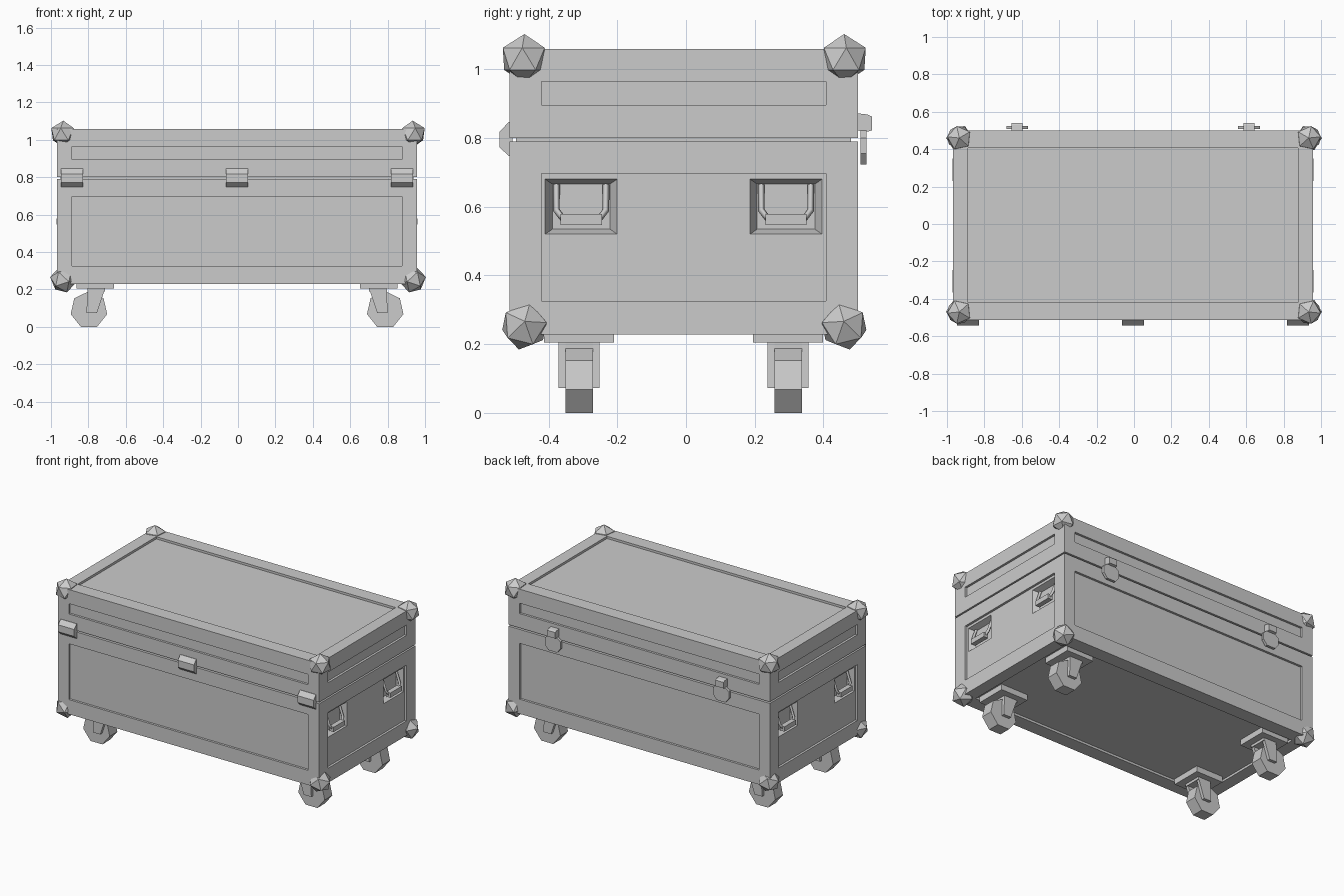
import bpy, bmesh, math
from mathutils import Euler, Vector

if "Cube" in bpy.data.objects:
    bpy.data.objects.remove(bpy.data.objects["Cube"])

CX, CY = -0.005, -0.007      # body centre
HX, HY = 0.963, 0.507        # body half sizes
Z0, Z1, Z2, Z3 = 0.228, 0.79, 0.80, 1.058   # base bottom/top, lid bottom/top
D = 0.015                    # panel recess depth


def finish(name, bm):
    bmesh.ops.recalc_face_normals(bm, faces=bm.faces)
    me = bpy.data.meshes.new(name)
    bm.to_mesh(me)
    bm.free()
    ob = bpy.data.objects.new(name, me)
    bpy.context.collection.objects.link(ob)
    return ob


def box(name, x, y, z, taper=None):
    """Box from ranges; taper = (inner x, y scale, z scale) narrows one x end."""
    bm = bmesh.new()
    bmesh.ops.create_cube(bm, size=1)
    lo, hi = map(Vector, zip(*(sorted(r) for r in (x, y, z))))
    mid = (lo + hi) / 2
    for v in bm.verts:
        v.co = Vector(mid[i] + v.co[i] * (hi[i] - lo[i]) for i in range(3))
        if taper and abs(v.co.x - taper[0]) < 1e-4:
            v.co.y = mid.y + (v.co.y - mid.y) * taper[1]
            v.co.z = mid.z + (v.co.z - mid.z) * taper[2]
    return finish(name, bm)


def prism(name, pts, axis, a, b):
    """Extrude a (u, z) profile from a to b along x or y."""
    bm = bmesh.new()
    put = (lambda u, z, t: (t, u, z)) if axis == 'x' else (lambda u, z, t: (u, t, z))
    f = bm.faces.new([bm.verts.new(put(u, z, a)) for u, z in pts])
    ext = bmesh.ops.extrude_face_region(bm, geom=[f])['geom']
    off = Vector(put(0, 0, b - a))
    for v in ext:
        if isinstance(v, bmesh.types.BMVert):
            v.co += off
    return finish(name, bm)


def cut(target, cutter):
    mod = target.modifiers.new("cut", 'BOOLEAN')
    mod.operation, mod.solver, mod.object = 'DIFFERENCE', 'EXACT', cutter
    bpy.context.view_layer.objects.active = target
    bpy.ops.object.modifier_apply(modifier=mod.name)
    bpy.data.objects.remove(cutter)


# Case base, lid and the recessed seam between them
X, Y = (CX - HX, CX + HX), (CY - HY, CY + HY)
base = box("case_base", X, Y, (Z0, Z1))
lid = box("case_lid", X, Y, (Z2, Z3))
box("seam_core", (X[0] + .02, X[1] - .02), (Y[0] + .02, Y[1] - .02), (Z1 - .02, Z2 + .02))

# Recessed panels on the sides, top and bottom
PX, PY = (CX - .882, CX + .882), (CY - .414, CY + .414)
for ob, pz in ((base, (.325, .697)), (lid, (.895, .964))):
    for s in (-1, 1):
        fx, fy = CX + s * HX, CY + s * HY
        cut(ob, box("cutter", (fx - s * D, fx + s * .05), PY, pz))
        cut(ob, box("cutter", PX, (fy - s * D, fy + s * .05), pz))
cut(lid, box("cutter", PX, PY, (Z3 - D, Z3 + .05)))
cut(base, box("cutter", PX, PY, (Z0 - .05, Z0 + D)))

# Side handles in tapered pockets
for sx in (-1, 1):
    face = CX + sx * HX
    floor = face - sx * D
    for sy in (-1, 1):
        hy = CY + sy * .298
        back = floor - sx * .04
        cut(base, box("cutter", (floor + sx * .005, back), (hy - .1076, hy + .1076),
                      (.518, .682), (back, .78, .80)))
        cu = bpy.data.curves.new("handle_bar", 'CURVE')
        cu.dimensions = '3D'
        cu.bevel_depth, cu.bevel_resolution, cu.use_fill_caps = .010, 0, True
        half = [(.048, .072, .664), (.022, .072, .59), (.014, .052, .563)]
        path = half + [(d, -y, z) for d, y, z in reversed(half)]
        sp = cu.splines.new('POLY')
        sp.points.add(len(path) - 1)
        for p, (d, y, z) in zip(sp.points, path):
            p.co = (face - sx * d, hy + y, z, 1)
        bpy.context.collection.objects.link(bpy.data.objects.new("handle_bar", cu))
        box("handle_grip", (face - sx * .03, face + sx * .003),
            (hy - .06, hy + .06), (.546, .578))

# Faceted corner balls
for sx in (-1, 1):
    for sy in (-1, 1):
        for z, tilt in ((1.03, 0.0), (.252, .25)):
            bm = bmesh.new()
            bmesh.ops.create_icosphere(bm, subdivisions=1, radius=.072)
            rot = Euler((tilt, tilt, .1)).to_matrix()
            for v in bm.verts:
                p = rot @ v.co
                v.co = (sx * (p.x + .934), sy * (p.y + .465) - .005, p.z + z)
            finish("corner_ball", bm)

# Hinges on the front
for i in (-1, 0, 1):
    hx = CX + i * .882
    prism("hinge", [(-.505, .846), (-.516, .846), (-.542, .818), (-.542, .772),
                    (-.516, .748), (-.505, .748)], 'x', hx - .059, hx + .059)

# Latches on the back
for s in (-1, 1):
    lx = CX + s * .62
    plate = [(.03, .855), (.03, .822), (.058, .80), (.058, .755), (.032, .723)]
    prism("latch_plate", [(lx + u, z) for u, z in plate] +
          [(lx - u, z) for u, z in reversed(plate)], 'y', .508, .525)
    prism("latch_block", [(.495, .872), (.528, .868), (.541, .862), (.541, .822),
                          (.528, .818), (.495, .822)], 'x', lx - .03, lx + .03)

# Casters: mounting plate, fork and seven-sided wheel
wheel = [(.1 * math.sin(2 * math.pi * k / 7), .09 + .1 * math.cos(2 * math.pi * k / 7))
         for k in range(7)]
for sx in (-1, 1):
    for sy in (-1, 1):
        wy = CY + sy * .304
        px = CX + sx * .758
        box("caster_plate", (px - .1, px + .1), (wy - .102, wy + .102), (.205, .245))
        fork = [(.705, .206), (.75, .073), (.805, .073), (.80, .206)]
        for t in (-1, 1):
            prism("caster_fork", [(CX + sx * u, z) for u, z in fork], 'y',
                  wy + t * .04, wy + t * .06)
        box("caster_fork_bridge", (CX + sx * .705, CX + sx * .80),
            (wy - .06, wy + .06), (.188, .206))
        prism("caster_wheel", [(CX + sx * .792 + u, z) for u, z in wheel], 'y',
              wy - .04, wy + .04)
